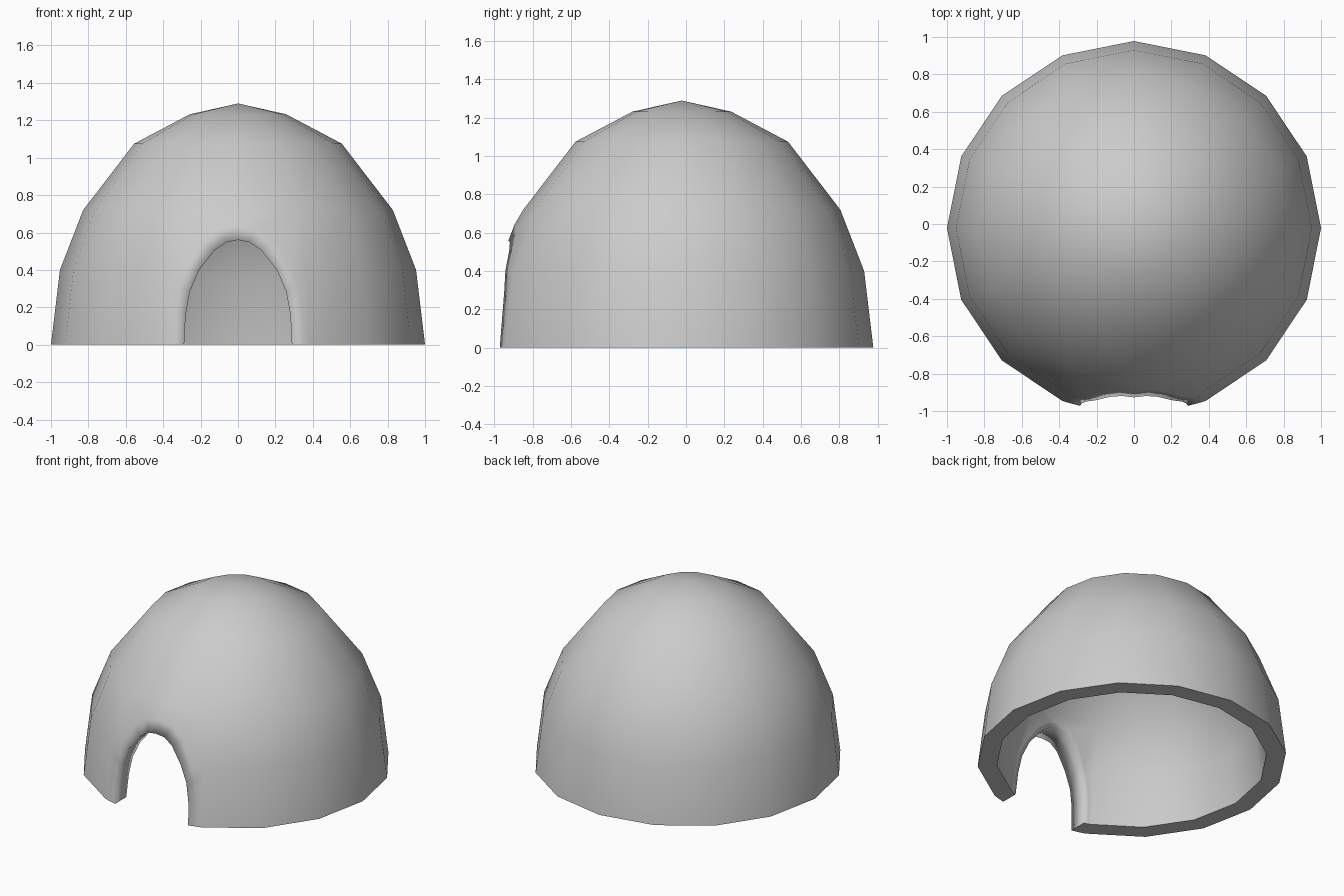
import bpy, bmesh, math

cube = bpy.data.objects.get("Cube")
if cube:
    bpy.data.objects.remove(cube)

SIDES = 16
STEP = 2 * math.pi / SIDES
CENTRE_Y = -0.022
# Wall profiles as (radius, height), ending at the apex; the inside is a smaller copy
OUTER = [(1, 0), (0.952, 0.4), (0.828, 0.72), (0.555, 1.075), (0.258, 1.232), (0, 1.29)]
INNER = [(r * 0.875, z * 0.875) for r, z in OUTER]
# The outer wall bulges slightly around the doorway
BULGE = [(1, 0), (0.982, 0.2), (0.955, 0.4), (0.905, 0.56), (0.87, 0.65), (0.828, 0.72)]
# Half of the doorway edge and of the loop around it, as (x, height)
DOOR = [(0.288, 0), (0.28, 0.16), (0.257, 0.285), (0.208, 0.4), (0.125, 0.505), (0.062, 0.548), (0, 0.56)]
AROUND = [(0.35, 0), (0.342, 0.18), (0.322, 0.31), (0.275, 0.41), (0.195, 0.55), (0.1, 0.625), (0, 0.645)]

bm = bmesh.new()


def on_wall(profile, x, z):
    """Vertex on the front of a wall at the given x and height."""
    for (r0, z0), (r1, z1) in zip(profile, profile[1:]):
        if z <= z1:
            r = r0 + (r1 - r0) * (z - z0) / (z1 - z0)
            swell = x * x * (0.38 - x)
            return bm.verts.new((x, CENTRE_Y - r + x * math.tan(STEP / 2) - swell, z))


def build_wall(profile, front, spread):
    """Half a faceted dome with a doorway; returns its base ring and door edge."""
    rings = []
    for r, z in profile[:-1]:
        rings.append([bm.verts.new((r * math.sin(j * STEP), CENTRE_Y - r * math.cos(j * STEP), z))
                      for j in range(SIDES // 2 + 1)])
    apex = bm.verts.new((0, CENTRE_Y, profile[-1][1]))
    for i, (low, high) in enumerate(zip(rings, rings[1:])):
        for j in range(1 if i < 2 else 0, SIDES // 2):
            bm.faces.new((low[j], low[j + 1], high[j + 1], high[j]))
    for a, b in zip(rings[-1], rings[-1][1:]):
        bm.faces.new((a, b, apex))

    # Front facets around the doorway
    door = [on_wall(front, x, z) for x, z in DOOR]
    loop = [on_wall(front, x + (u - x) * spread, z + (w - z) * spread)
            for (x, z), (u, w) in zip(DOOR, AROUND)]
    for k in range(len(door) - 1):
        bm.faces.new((door[k], loop[k], loop[k + 1], door[k + 1]))
    bm.faces.new([rings[0][1], rings[1][1]] + loop[3::-1])
    bm.faces.new([rings[1][1], rings[2][1]] + loop[5:2:-1])
    bm.faces.new([rings[2][1], rings[2][0], loop[6], loop[5]])
    return [door[0], loop[0]] + rings[0][1:], door


outer_base, outer_door = build_wall(OUTER, BULGE, 1)
inner_base, inner_door = build_wall(INNER, INNER, 0.45)

# Base rim and door jamb join the two walls
for a, b in ((outer_base, inner_base), (outer_door, inner_door)):
    for k in range(len(a) - 1):
        bm.faces.new((a[k], a[k + 1], b[k + 1], b[k]))

# Mirror to the other half and weld the seam
bmesh.ops.delete(bm, geom=[v for v in bm.verts if not v.link_faces], context='VERTS')
bmesh.ops.mirror(bm, geom=bm.verts[:] + bm.edges[:] + bm.faces[:], axis='X', merge_dist=0.0001)
bmesh.ops.remove_doubles(bm, verts=bm.verts[:], dist=0.0001)
bmesh.ops.recalc_face_normals(bm, faces=bm.faces[:])

# Smooth everywhere except at the base
for f in bm.faces:
    f.smooth = True
for e in bm.edges:
    e.smooth = not all(v.co.z < 0.001 for v in e.verts)

mesh = bpy.data.meshes.new("dome_shell")
bm.to_mesh(mesh)
bm.free()
dome = bpy.data.objects.new("dome_shell", mesh)
bpy.context.collection.objects.link(dome)

grey = bpy.data.materials.new("mid_grey")
grey.use_nodes = True
grey.diffuse_color = (0.6, 0.6, 0.6, 1)
grey.node_tree.nodes["Principled BSDF"].inputs["Base Color"].default_value = (0.6, 0.6, 0.6, 1)
mesh.materials.append(grey)
